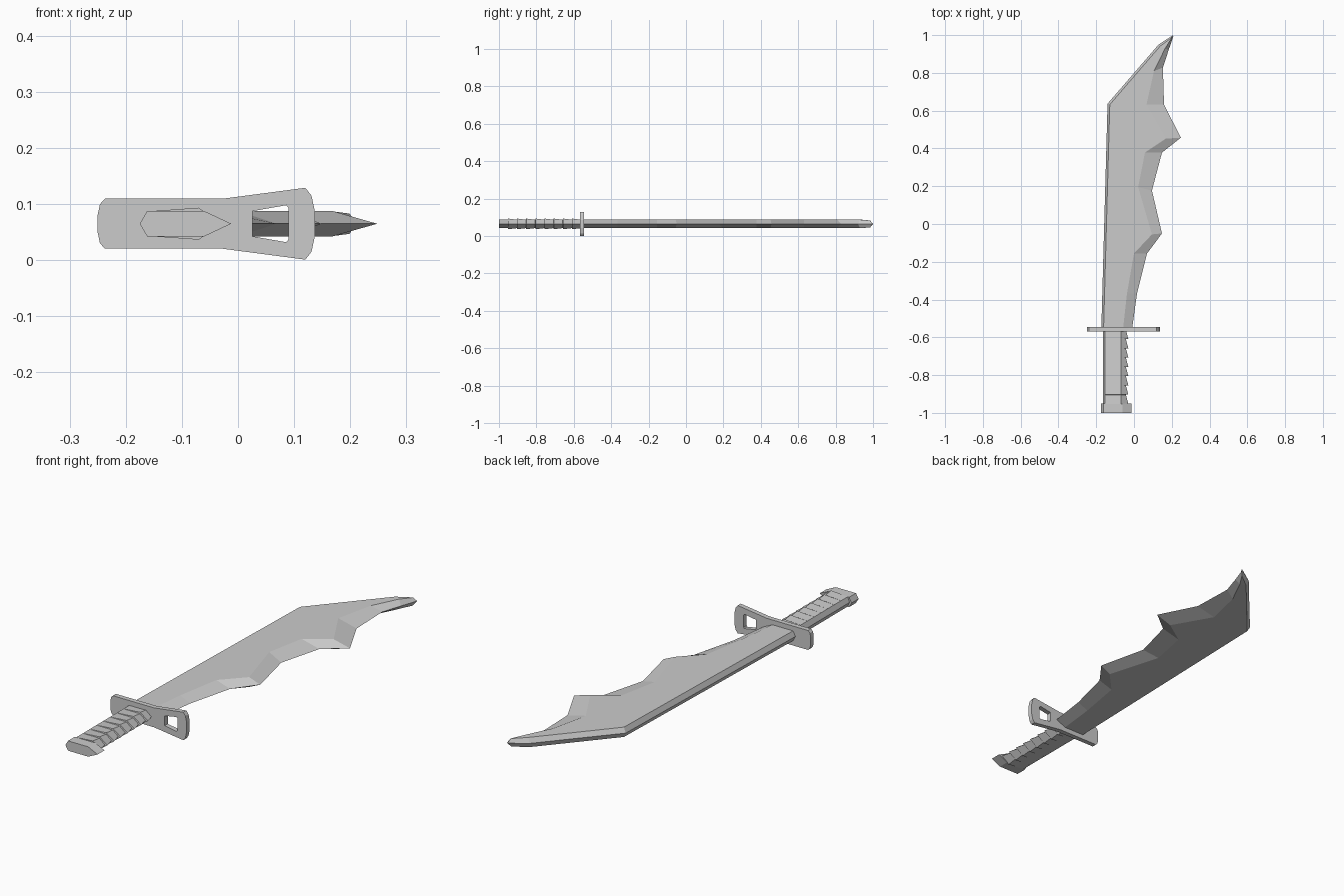
import bpy, bmesh, math

if "Cube" in bpy.data.objects:
    bpy.data.objects.remove(bpy.data.objects["Cube"])

ZC = 0.065   # height of the sword's mid plane
H = 0.0225   # half thickness


def make_object(name, bm, angle=None):
    bmesh.ops.recalc_face_normals(bm, faces=bm.faces[:])
    mesh = bpy.data.meshes.new(name)
    bm.to_mesh(mesh)
    bm.free()
    obj = bpy.data.objects.new(name, mesh)
    bpy.context.collection.objects.link(obj)
    if angle:
        bpy.context.view_layer.objects.active = obj
        obj.select_set(True)
        bpy.ops.object.shade_smooth_by_angle(angle=math.radians(angle))
        obj.select_set(False)
    return obj


def section(back, back_ridge, edge_ridge, edge, h_back=H, h_edge=H):
    """Six-sided ring from four (x, y) points, mirrored about the mid plane."""
    return [(*back, ZC), (*back_ridge, ZC + h_back), (*edge_ridge, ZC + h_edge),
            (*edge, ZC), (*edge_ridge, ZC - h_edge), (*back_ridge, ZC - h_back)]


def loft(name, rings, angle=None):
    bm = bmesh.new()
    rows = [[bm.verts.new(p) for p in r] for r in rings]
    for a, b in zip(rows, rows[1:]):
        for i in range(len(a)):
            j = (i + 1) % len(a)
            bm.faces.new((a[i], a[j], b[j], b[i]))
    bm.faces.new(rows[0])
    bm.faces.new(rows[-1])
    return make_object(name, bm, angle)


# Blade: (edge x, edge y, ridge x, ridge y) down the jagged cutting side
cutting = [(-0.01, -0.555, -0.058, -0.555), (0.016, -0.367, -0.037, -0.367),
           (0.069, -0.156, 0.0, -0.156), (0.148, -0.05, 0.095, -0.055),
           (0.095, 0.177, 0.022, 0.195), (0.148, 0.378, 0.058, 0.378),
           (0.248, 0.457, 0.169, 0.452), (0.159, 0.632, 0.066, 0.632)]
rings = []
for ex, ey, rx, ry in cutting:
    y = min(ry, 0.637)
    t = (y + 0.555) / 1.192
    rings.append(section((-0.173 + 0.033 * t, y), (-0.161 + 0.033 * t, y),
                         (rx, ry), (ex, ey)))
rings.append(section((0.0, 0.799), (0.012, 0.795), (0.106, 0.81), (0.153, 0.828)))
rings[-2] = section((-0.14, 0.637), (-0.128, 0.632), (0.066, 0.632), (0.159, 0.632))
rings.append(section((0.13, 0.95), (0.138, 0.941), (0.165, 0.93), (0.183, 0.92)))
rings.append(section((0.207, 1.0), (0.197, 0.985), (0.199, 0.984), (0.21, 0.998),
                     0.018, 0.018))
loft("blade", rings)

# Guard: plate with a window, bridged between outer and inner outlines
half_outer = [(-0.25, 0.016), (-0.246, 0.035), (-0.237, 0.0445), (-0.028, 0.0445),
              (0.12, 0.064), (0.131, 0.05), (0.137, 0.022)]
half_hole = [(0.026, 0.0225), (0.086, 0.033), (0.09, 0.028)]


def outline(half):
    return half + [(x, -z) for x, z in reversed(half)]


bm = bmesh.new()
edges = []
for loop in (outline(half_outer), outline(half_hole)):
    vs = [bm.verts.new((x, -0.568, ZC + z)) for x, z in loop]
    edges += [bm.edges.new((vs[i], vs[(i + 1) % len(vs)])) for i in range(len(vs))]
bmesh.ops.triangle_fill(bm, edges=edges, use_beauty=True)
ext = bmesh.ops.extrude_face_region(bm, geom=bm.faces[:], use_keep_orig=True)
bmesh.ops.translate(bm, vec=(0, 0.022, 0),
                    verts=[g for g in ext["geom"] if isinstance(g, bmesh.types.BMVert)])
make_object("guard", bm)

# Grip: sawtooth wraps that flare on the cutting side
rings = []
count, y0, y1 = 8, -0.952, -0.56
step = (y1 - y0) / count
for i in range(count):
    for y, flare in ((y0 + i * step, 1), (y0 + (i + 1) * step - 0.001, 0)):
        rings.append(section((-0.165, y), (-0.154, y), (-0.07, y),
                             (-0.043 + 0.013 * flare, y), H, H + 0.006 * flare))
loft("grip", rings)

# Pommel
loft("pommel", [section((-0.175, y), (-0.162, y), (-0.06, y), (-0.012, y))
                for y in (-1.0, -0.95)])
